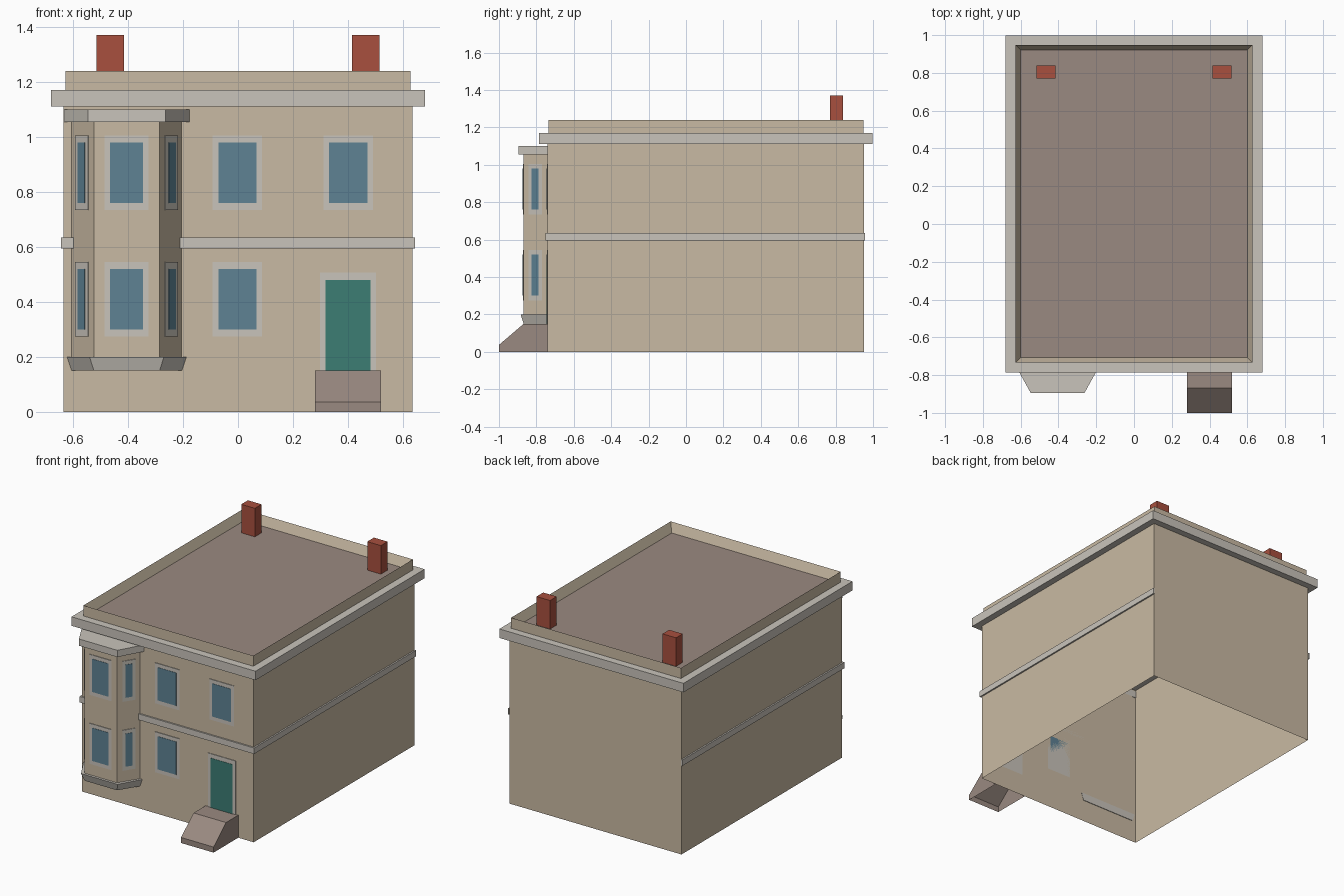
import bpy, bmesh
from mathutils import Vector

cube = bpy.data.objects.get("Cube")
if cube:
    bpy.data.objects.remove(cube, do_unlink=True)


def material(name, *rgb):
    """Flat material from 0-255 display values, stored as linear."""
    lin = [((c / 255 + 0.055) / 1.055) ** 2.4 for c in rgb]
    mat = bpy.data.materials.new(name)
    mat.use_nodes = True
    mat.diffuse_color = (*lin, 1)
    bsdf = mat.node_tree.nodes["Principled BSDF"]
    bsdf.inputs["Base Color"].default_value = (*lin, 1)
    bsdf.inputs["Roughness"].default_value = 0.9
    return mat


WALL = material("sandstone", 201, 186, 163)
TRIM = material("pale_stone", 201, 196, 187)
ROOF = material("taupe_slate", 154, 138, 129)
BRICK = material("red_brick", 168, 80, 62)
GLASS = material("blue_glass", 94, 130, 148)
DOOR = material("green_paint", 60, 125, 116)


def add_object(name, bm, *mats):
    mesh = bpy.data.meshes.new(name)
    bm.to_mesh(mesh)
    bm.free()
    for mat in mats:
        mesh.materials.append(mat)
    obj = bpy.data.objects.new(name, mesh)
    bpy.context.collection.objects.link(obj)
    return obj


def prism_mesh(outline, z0, z1, top=None, floor=True, lid=True):
    """Counter-clockwise outline raised from z0 to z1, optionally flared."""
    bm = bmesh.new()
    low = [bm.verts.new((x, y, z0)) for x, y in outline]
    high = [bm.verts.new((x, y, z1)) for x, y in (top or outline)]
    n = len(low)
    for i in range(n):
        j = (i + 1) % n
        bm.faces.new((low[i], low[j], high[j], high[i]))
    if floor:
        bm.faces.new(low[::-1])
    if lid:
        bm.faces.new(high)
    return bm


def prism(name, outline, z0, z1, mat, **options):
    return add_object(name, prism_mesh(outline, z0, z1, **options), mat)


def rect(x0, x1, y0, y1):
    return [(x0, y0), (x1, y0), (x1, y1), (x0, y1)]


def plate(name, centre, normal, width, z0, z1, depth, mat):
    """Thin upright plate lying on a wall."""
    c, n = Vector(centre), Vector(normal).normalized()
    u = Vector((-n.y, n.x)) * width / 2
    n *= depth
    prism(name, [c + n - u, c + n + u, c + u, c - u], z0, z1, mat)


FRONT, BACK, SIDE = -0.74, 0.953, 0.634

# Main walls, open underneath
prism("walls", rect(-SIDE, SIDE, FRONT, BACK), 0, 1.11, WALL, floor=False, lid=False)
prism("cornice", rect(-0.679, 0.679, -0.785, 0.997), 1.11, 1.17, TRIM)

# Parapet with the roof sunk inside it
bm = prism_mesh(rect(-0.627, 0.627, -0.734, 0.948), 1.17, 1.24)
bm.normal_update()
roof = max(bm.faces, key=lambda f: f.calc_center_median().z)
bmesh.ops.inset_region(bm, faces=[roof], thickness=0.038)
bmesh.ops.translate(bm, verts=roof.verts, vec=(0, 0, -0.06))
roof.material_index = 1
add_object("parapet_and_roof", bm, WALL, ROOF)

# String course around the front and both sides
OUT = 0.01
for side, s in (("right", -1), ("left", 1)):
    a, b = sorted((s * SIDE, s * (SIDE + OUT)))
    prism("string_course_" + side, rect(a, b, FRONT - OUT, BACK + 0.005),
          0.595, 0.635, TRIM)
prism("string_course_front", rect(-SIDE, SIDE, FRONT - OUT, FRONT), 0.595, 0.635, TRIM)

# Chimneys
for side, s in (("right", -1), ("left", 1)):
    x = s * 0.465
    prism("chimney_" + side, rect(x - 0.05, x + 0.05, 0.77, 0.84), 1.175, 1.37, BRICK)

# Bay window tower
BAY_X, BAY_FRONT, HALF_BACK, HALF_FRONT = -0.4045, -0.868, 0.2025, 0.1195


def bay_outline(half_back, half_front, front):
    back = FRONT + 0.004
    return [(BAY_X - half_front, front), (BAY_X + half_front, front),
            (BAY_X + half_back, back), (BAY_X - half_back, back)]


body = bay_outline(HALF_BACK, HALF_FRONT, BAY_FRONT)
prism("bay_body", body, 0.2, 1.055, WALL)
prism("bay_sill", body, 0.15, 0.2, TRIM, top=bay_outline(0.2195, 0.135, -0.884))
prism("bay_cap", bay_outline(0.23, 0.1415, -0.896), 1.055, 1.1, TRIM)


# Windows
def window(name, centre, normal, frame_width, glass_width, z):
    plate(name + "_frame", centre, normal, frame_width, z, z + 0.27, 0.004, TRIM)
    plate(name + "_glass", centre, normal, glass_width, z + 0.025, z + 0.245, 0.006, GLASS)


facet = Vector((HALF_BACK - HALF_FRONT, FRONT - BAY_FRONT))
mid = (HALF_BACK + HALF_FRONT) / 2
for floor, z in (("lower", 0.275), ("upper", 0.735)):
    window(floor + "_bay_window", (BAY_X, BAY_FRONT), (0, -1), 0.16, 0.12, z)
    for side, s in (("right", -1), ("left", 1)):
        window(f"{floor}_bay_{side}_window",
               (BAY_X + s * mid, (FRONT + BAY_FRONT) / 2),
               (s * facet.y, -facet.x), 0.084, 0.045, z)
    window(floor + "_middle_window", (-0.002, FRONT), (0, -1), 0.18, 0.137, z)
window("upper_left_window", (0.4, FRONT), (0, -1), 0.18, 0.14, 0.735)

# Front door
plate("door_frame", (0.4, FRONT), (0, -1), 0.204, 0.15, 0.508, 0.004, TRIM)
plate("door", (0.4, FRONT), (0, -1), 0.164, 0.15, 0.48, 0.006, DOOR)

# Sloped entrance step, open underneath and against the wall
bm = bmesh.new()
profile = [(FRONT, 0), (-1, 0), (-1, 0.037), (-0.868, 0.15), (FRONT, 0.15)]
near, far = [[bm.verts.new((x, y, z)) for y, z in profile] for x in (0.28, 0.52)]
bm.faces.new(near)
bm.faces.new(far)
for i in range(1, 4):
    bm.faces.new((near[i], far[i], far[i + 1], near[i + 1]))
bmesh.ops.recalc_face_normals(bm, faces=bm.faces)
add_object("entrance_step", bm, ROOF)
